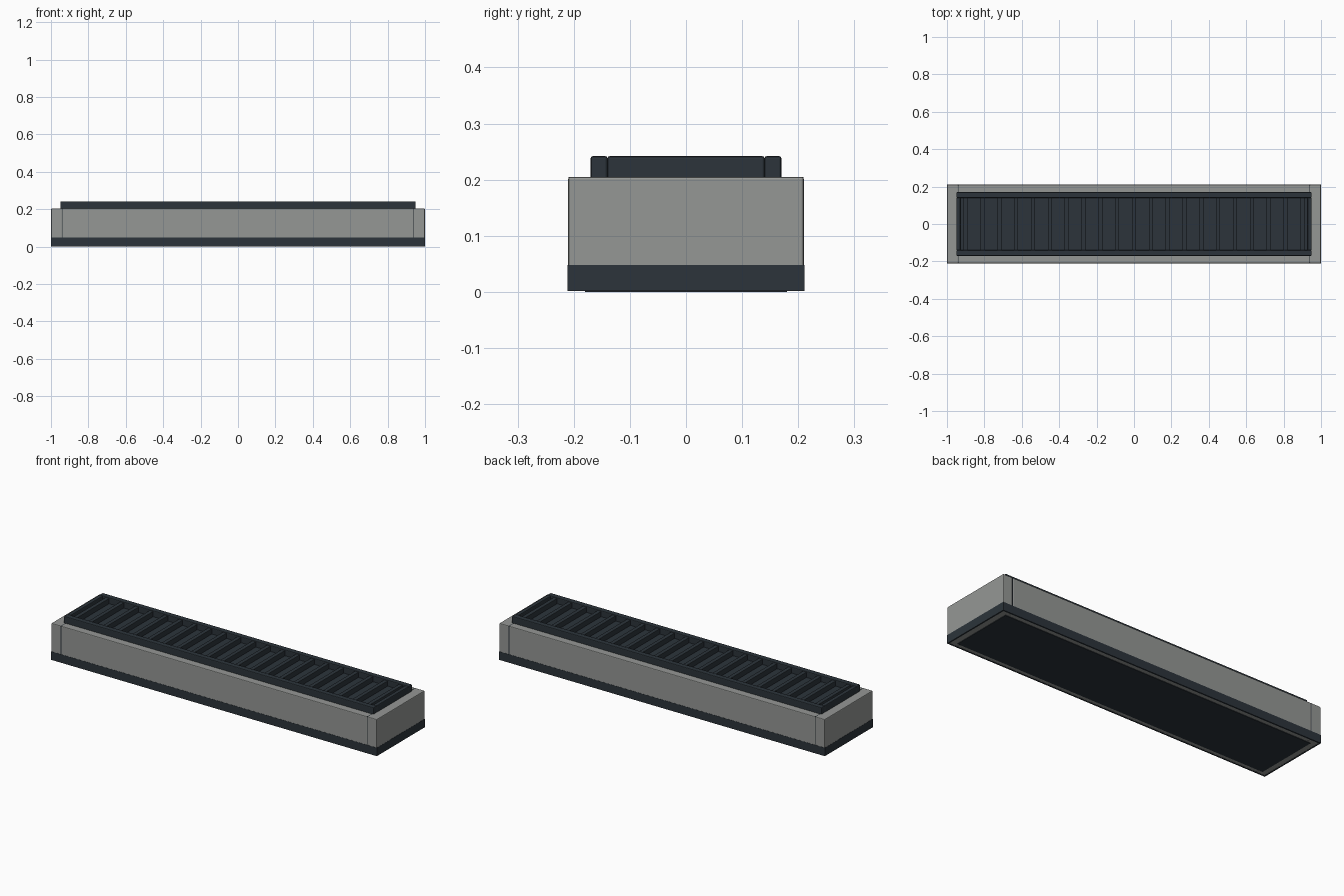
import bpy
import bmesh

if "Cube" in bpy.data.objects:
    bpy.data.objects.remove(bpy.data.objects["Cube"], do_unlink=True)


def material(name, rgb):
    m = bpy.data.materials.new(name)
    m.use_nodes = True
    color = (*rgb, 1)
    m.diffuse_color = color
    m.node_tree.nodes["Principled BSDF"].inputs["Base Color"].default_value = color
    return m


GREY = material("stone grey", (0.30, 0.31, 0.30))
DARK = material("dark slate", (0.025, 0.034, 0.043))


def boxes(name, parts, mat, bevel=0.0):
    """One object from (x0, x1, y0, y1, z0, z1) boxes."""
    bm = bmesh.new()
    for x0, x1, y0, y1, z0, z1 in parts:
        verts = bmesh.ops.create_cube(bm, size=1)["verts"]
        for v in verts:
            v.co = ((x0 + x1) / 2 + v.co.x * (x1 - x0),
                    (y0 + y1) / 2 + v.co.y * (y1 - y0),
                    (z0 + z1) / 2 + v.co.z * (z1 - z0))
    mesh = bpy.data.meshes.new(name)
    bm.to_mesh(mesh)
    bm.free()
    mesh.materials.append(mat)
    ob = bpy.data.objects.new(name, mesh)
    bpy.context.collection.objects.link(ob)
    if bevel:
        mod = ob.modifiers.new("soft edges", "BEVEL")
        mod.width = bevel
        mod.segments = 2
    return ob


def ring(x, y, wx, wy, z0, z1):
    """Four bars of a rectangular frame."""
    return [(-x, x, -y, -y + wy, z0, z1), (-x, x, y - wy, y, z0, z1),
            (-x, -x + wx, -y + wy, y - wy, z0, z1),
            (x - wx, x, -y + wy, y - wy, z0, z1)]


# Body: long middle section with a block at each end
boxes("body_middle", [(-0.94, 0.94, -0.21, 0.21, 0.003, 0.205)], GREY, 0.004)
boxes("left_end_block", [(0.94, 0.999, -0.21, 0.21, 0.003, 0.205)], GREY, 0.004)
boxes("right_end_block", [(-0.999, -0.94, -0.21, 0.21, 0.003, 0.205)], GREY, 0.004)

# Dark plinth band around the foot and panel underneath
boxes("plinth_band", ring(1.0, 0.211, 0.008, 0.008, 0.002, 0.048), DARK)
boxes("underside_panel", [(-0.96, 0.96, -0.18, 0.18, 0, 0.01)], DARK)

# Grate: floor, frame and evenly spaced cross bars
boxes("grate_floor", [(-0.94, 0.94, -0.16, 0.16, 0.2, 0.209)], DARK)
boxes("grate_frame", ring(0.95, 0.17, 0.022, 0.03, 0.2, 0.242), DARK, 0.004)
PITCH = 0.09
bars = [(i * PITCH - 0.011, i * PITCH + 0.011, -0.145, 0.145, 0.205, 0.238)
        for i in range(-10, 11)]
boxes("grate_bars", bars, DARK, 0.002)

# Dark seams where the end blocks meet the middle
for side, x in (("left", 0.94), ("right", -0.94)):
    boxes(side + "_seam", [(x - 0.002, x + 0.002, -0.2095, 0.2095, 0.04, 0.2045)], DARK)
